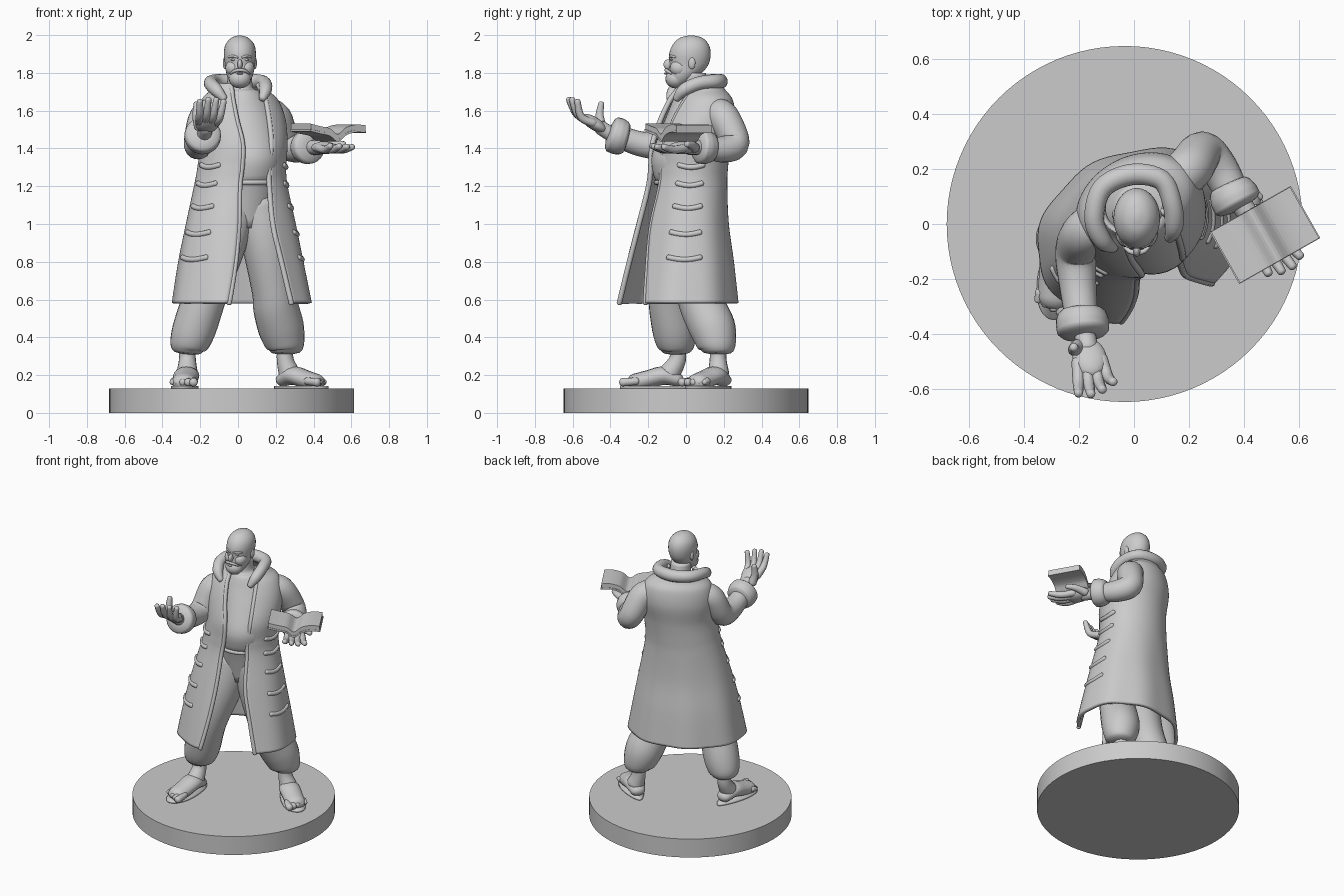
import bpy, bmesh
from math import sin, cos, radians, pi
from mathutils import Vector, Matrix

if "Cube" in bpy.data.objects:
    bpy.data.objects.remove(bpy.data.objects["Cube"])


def spline(rows, n):
    """Catmull-Rom resampling of rows of numbers, n steps per span."""
    out = []
    for i in range(len(rows) - 1):
        p0, p1, p2 = rows[max(i - 1, 0)], rows[i], rows[i + 1]
        p3 = rows[min(i + 2, len(rows) - 1)]
        for k in range(n):
            t = k / n
            out.append([0.5 * (2*b + (c-a)*t + (2*a-5*b+4*c-d)*t*t + (3*b-a-3*c+d)*t**3)
                        for a, b, c, d in zip(p0, p1, p2, p3)])
    return out + [list(rows[-1])]


def loft(name, rings, wrap=True, caps=True):
    bm = bmesh.new()
    vs = [[bm.verts.new(p) for p in r] for r in rings]
    m = len(rings[0])
    for a, b in zip(vs, vs[1:]):
        for i in range(m if wrap else m - 1):
            j = (i + 1) % m
            bm.faces.new((a[i], a[j], b[j], b[i]))
    if caps:
        bm.faces.new(vs[0])
        bm.faces.new(vs[-1])
    bmesh.ops.recalc_face_normals(bm, faces=bm.faces)
    for f in bm.faces:
        f.smooth = True
    me = bpy.data.meshes.new(name)
    bm.to_mesh(me)
    bm.free()
    ob = bpy.data.objects.new(name, me)
    bpy.context.collection.objects.link(ob)
    return ob


def tube(name, rows, n=4, sides=16, flat=1.0, cap=.7):
    """Rounded tube through (x, y, z, radius) rows; flat squashes it, cap is the end roundness."""
    rows = spline(rows, n)
    pts = [Vector(r[:3]) for r in rows]
    rad = [r[3] for r in rows]
    d0, d1 = (pts[0] - pts[1]).normalized(), (pts[-1] - pts[-2]).normalized()
    ends = ((.5, .87), (.87, .5), (.98, .12))
    head = [(pts[0] + d0 * rad[0] * k * cap, rad[0] * s) for k, s in reversed(ends)]
    tail = [(pts[-1] + d1 * rad[-1] * k * cap, rad[-1] * s) for k, s in ends]
    seq = head + list(zip(pts, rad)) + tail
    rings, side = [], None
    for i, (p, r) in enumerate(seq):
        t = (seq[min(i + 1, len(seq) - 1)][0] - seq[max(i - 1, 0)][0]).normalized()
        if side is None:
            side = t.cross(Vector((0, 0, 1)) if abs(t.z) < .9 else Vector((0, 1, 0)))
        side = (side - t * side.dot(t)).normalized()
        up = side.cross(t)
        rings.append([p + r * (cos(a) * side + flat * sin(a) * up)
                      for a in (2 * pi * k / sides for k in range(sides))])
    return loft(name, rings)


def stack(name, rows, n=4, sides=32):
    """Body of stacked ellipses: (z, x, y, half width, half depth, yaw)."""
    rings = []
    for z, cx, cy, a, b, yaw in spline(rows, n):
        c, s = cos(radians(yaw)), sin(radians(yaw))
        ts = [2 * pi * k / sides for k in range(sides)]
        rings.append([(cx + a*cos(t)*c - b*sin(t)*s, cy + a*cos(t)*s + b*sin(t)*c, z) for t in ts])
    return loft(name, rings)


def ball(name, loc, scale, yaw=0, tilt=0):
    bpy.ops.mesh.primitive_uv_sphere_add(segments=20, ring_count=12, location=loc,
                                         rotation=(radians(tilt), 0, radians(yaw)))
    ob = bpy.context.object
    ob.name, ob.scale = name, scale
    bpy.ops.object.shade_smooth()


# round base
bpy.ops.mesh.primitive_cylinder_add(vertices=96, radius=.648, depth=.13, location=(-.034, 0, .065))
bpy.context.object.name = "base"
bpy.ops.object.shade_smooth_by_angle()

# torso with belly, and trousers
stack("torso", [(.98, .04, .01, .13, .11, 20), (1.2, .05, .0, .16, .15, 20), (1.26, .055, -.005, .165, .168, 20),
                (1.36, .06, -.005, .17, .178, 20), (1.5, .05, .025, .17, .155, 22), (1.62, .035, .05, .15, .13, 26),
                (1.7, .025, .05, .1, .1, 26), (1.72, .01, .05, .07, .075, 20), (1.8, .01, .04, .065, .065, 10)])
tube("waistband", [(.05 + .165*cos(t)*.94 + .155*sin(t)*.34, -.002 + .165*cos(t)*.34 - .155*sin(t)*.94, 1.22, .014)
                   for t in (2 * pi * k / 16 for k in range(17))], 2, 8)
tube("trouser_right", [(-.02, 0, 1.12, .13), (-.08, -.045, .9, .125), (-.165, -.085, .65, .115),
                       (-.23, -.065, .45, .115), (-.262, -.052, .36, .1), (-.268, -.05, .325, .078)], 4, 24, cap=.2)
tube("trouser_left", [(.1, .02, 1.12, .13), (.145, .02, .9, .125), (.188, .06, .65, .115), (.2, .09, .56, .12),
                      (.228, .14, .45, .122), (.25, .163, .36, .103), (.253, .165, .325, .082)], 4, 24, cap=.2)

# long open coat: z, x, y, half width, half depth, yaw, right and left gap angles
COAT = [(.58, .02, -.043, .37, .298, 20, 27, 31), (.8, .015, -.03, .33, .262, 20, 21, 26),
        (1.0, .015, -.018, .288, .225, 20, 18, 21), (1.2, .015, .004, .242, .198, 20, 18, 23),
        (1.3, .02, .012, .228, .195, 21, 18, 22), (1.42, .03, .023, .225, .198, 22, 21, 22),
        (1.55, .02, .057, .23, .182, 26, 28, 20),
        (1.65, .01, .075, .205, .15, 28, 32, 24), (1.7, .005, .075, .15, .12, 28, 38, 35),
        (1.74, .0, .07, .115, .1, 28, 45, 45)]
ROWS = spline(COAT, 9)


def coat_point(row, ang, grow=0):
    z, cx, cy, a, b, yaw = row[:6]
    t, c, s = radians(ang), cos(radians(yaw)), sin(radians(yaw))
    g = grow + .009 * sin(8 * t) * max(0, 1.2 - z)
    u, v = (a + g) * cos(t), (b + g) * sin(t)
    return Vector((cx + u * c - v * s, cy + u * s + v * c, z))


rings = [[coat_point(r, -90 + r[7] + (360 - r[6] - r[7]) * k / 72) for k in range(73)] for r in ROWS]
coat = loft("coat", rings, wrap=False, caps=False)
mod = coat.modifiers.new("thickness", 'SOLIDIFY')
mod.thickness, mod.offset = .022, 0
for name, idx in (("front_trim_left", 0), ("front_trim_right", -1)):
    tube(name, [(*r[idx], .014) for r in rings[::4]], 2, 8)

# strap tabs down both sides of the coat
for z in (1.31, 1.22, 1.09, .96, .83):
    row = min(ROWS, key=lambda r: abs(r[0] - z))
    for side, a0 in (("left", -38), ("right", 184)):
        pts = [coat_point(row, a0 + 9 * k, .008) for k in range(5)]
        tube("tab_" + side, [(p.x, p.y, p.z - .012 * sin(pi * k / 4), .015) for k, p in enumerate(pts)], 3, 8)

# rolled collar
tube("collar", [(-.075, -.085, 1.665, .02), (-.115, -.06, 1.71, .034), (-.145, .02, 1.745, .036),
                (-.115, .13, 1.755, .038), (-.01, .18, 1.755, .04), (.1, .16, 1.755, .038), (.14, .07, 1.745, .036),
                (.145, -.01, 1.71, .034), (.13, -.05, 1.665, .02)], 5, 14)

# sleeves and cuffs
tube("sleeve_right", [(-.11, .01, 1.59, .08), (-.175, -.03, 1.56, .085), (-.21, -.1, 1.43, .077),
                      (-.205, -.22, 1.42, .068), (-.19, -.35, 1.46, .06)], 5, 20)
tube("cuff_right", [(-.19, -.325, 1.455, .088), (-.188, -.355, 1.463, .097), (-.185, -.39, 1.475, .095)], 4, 24, cap=.25)
tube("sleeve_left", [(.14, .15, 1.59, .08), (.2, .2, 1.56, .085), (.25, .26, 1.43, .077),
                     (.31, .2, 1.395, .07), (.36, .11, 1.405, .06)], 5, 20)
tube("cuff_left", [(.348, .135, 1.405, .078), (.362, .105, 1.407, .09), (.378, .075, 1.41, .09)], 4, 24, cap=.25)


def hand(side, origin, fwd, up, thumb, curl):
    f = Vector(fwd).normalized()
    s = f.cross(Vector(up)).normalized()
    u = s.cross(f)
    o = Vector(origin)

    def at(x, y, z, r):
        return (*(o + f * x + s * y * thumb + u * z), r)
    tube("wrist_" + side, [at(-.05, 0, 0, .04), at(.04, 0, 0, .038)])
    m = Matrix((f, s, u)).transposed().to_4x4()
    m.translation = o + f * .08
    bpy.ops.mesh.primitive_uv_sphere_add(segments=20, ring_count=12)
    ob = bpy.context.object
    ob.name, ob.matrix_world = "palm_" + side, m @ Matrix.Diagonal((.08, .062, .034, 1))
    bpy.ops.object.shade_smooth()
    for k, ln in enumerate((.145, .16, .152, .13)):
        y = .045 - .029 * k
        tube("finger_" + side, [at(.09, y, 0, .023), at(.1 + ln * .5, y * 1.25, -.008, .021),
                                at(.1 + ln, y * 1.5, curl * (1 + .25 * k), .016)], 4, 10)
    tube("thumb_" + side, [at(.03, .035, .005, .028), at(.068, .055, .05, .023), at(.095, .06, .11, .016)]
         if thumb > 0 else [at(.02, .03, 0, .028), at(.07, .075, .015, .022), at(.12, .1, .02, .016)], 4, 10)


hand("right", (-.175, -.42, 1.49), (.16, -.82, .52), (0, .5, .82), 1, .03)
hand("left", (.41, .045, 1.405), (.57, -.82, -.02), (.0, 0, 1), -1, .008)

# open book resting on the left hand
top = spline([(-.167, 1.525), (-.11, 1.512), (-.05, 1.5), (0, 1.47), (.05, 1.505), (.11, 1.52), (.167, 1.517)], 5)
book_dir, page_dir = Vector((.87, .494, 0)), Vector((.494, -.87, 0))


def slab(name, half, lo, hi, shrink):
    rows = [(u * shrink, z + hi) for u, z in top] + [(u * shrink, z + lo) for u, z in reversed(top)]
    ob = loft(name, [[Vector((.477, -.04, z)) + book_dir * u + page_dir * v for u, z in rows] for v in (-half, half)])
    for p in ob.data.polygons:
        p.use_smooth = False


slab("book_pages", .107, -.022, .006, .99)
slab("book_cover", .109, -.034, -.022, 1.015)

# head: skull, face features and beard
stack("head", [(1.73, .01, -.045, .025, .03, 0), (1.75, .01, -.035, .05, .055, 0), (1.79, .01, -.012, .07, .085, 0),
               (1.84, .01, .015, .078, .102, 0), (1.9, .01, .021, .085, .11, 0), (1.95, .01, .025, .076, .095, 0),
               (1.985, .01, .027, .046, .06, 0), (1.998, .01, .027, .01, .013, 0)])
ball("beard", (.01, -.055, 1.768), (.058, .054, .05))
ball("nose", (.01, -.093, 1.845), (.014, .026, .027), 0, -20)
ball("lower_lip", (.01, -.107, 1.797), (.018, .009, .006))
for s in (-1, 1):
    x = .01 + s * .035
    ball("ear", (.01 + s * .078, .03, 1.852), (.012, .02, .032), s * -15)
    ball("eye", (x, -.075, 1.87), (.014, .008, .006))
    ball("cheek", (x, -.035, 1.825), (.042, .05, .045))
    tube("brow", [(.01 + s * .012, -.086, 1.882, .006), (x, -.078, 1.889, .007), (.01 + s * .058, -.056, 1.884, .006)], 3, 8)
    tube("moustache", [(.01, -.106, 1.815, .009), (x - s * .008, -.099, 1.811, .009), (.01 + s * .05, -.078, 1.796, .005)], 3, 8)


# bare feet in sandals
def foot(side, heel, toe, ankle):
    h, t = Vector((*heel, 0)), Vector((*toe, 0))
    d = (t - h).normalized()
    w = Vector((d.y, -d.x, 0))
    L = (t - h).length

    def at(k, y, z, r):
        return (*(h + d * L * k + w * y + Vector((0, 0, z))), r)
    angles = [2 * pi * k / 40 for k in range(40)]
    loft("sole_" + side, [[Vector(at(.5 + .54 * cos(a), (.068 + .02 * cos(a)) * sin(a), z, 0)[:3]) for a in angles]
                          for z in (.128, .143)])
    tube("ankle_" + side, [(*ankle, .36, .042), (*ankle, .28, .045), at(.26, 0, .21, .057)], 4, 16)
    tube("foot_" + side, [at(.14, 0, .175, .05), at(.35, 0, .197, .068), at(.6, 0, .178, .066),
                          at(.8, 0, .162, .064)], 4, 16, .72)
    inner = 1 if side == "right" else -1
    for k in range(5):
        y = (.054 - .027 * k) * -inner
        tube("toe_" + side, [at(.76, y, .168, .02), at(.99 - .035 * k, y * 1.1, .162, .023 - .0022 * k)], 3, 10)


foot("right", (-.26, 0), (-.295, -.335), (-.268, -.045))
foot("left", (.205, .225), (.46, .02), (.25, .17))
